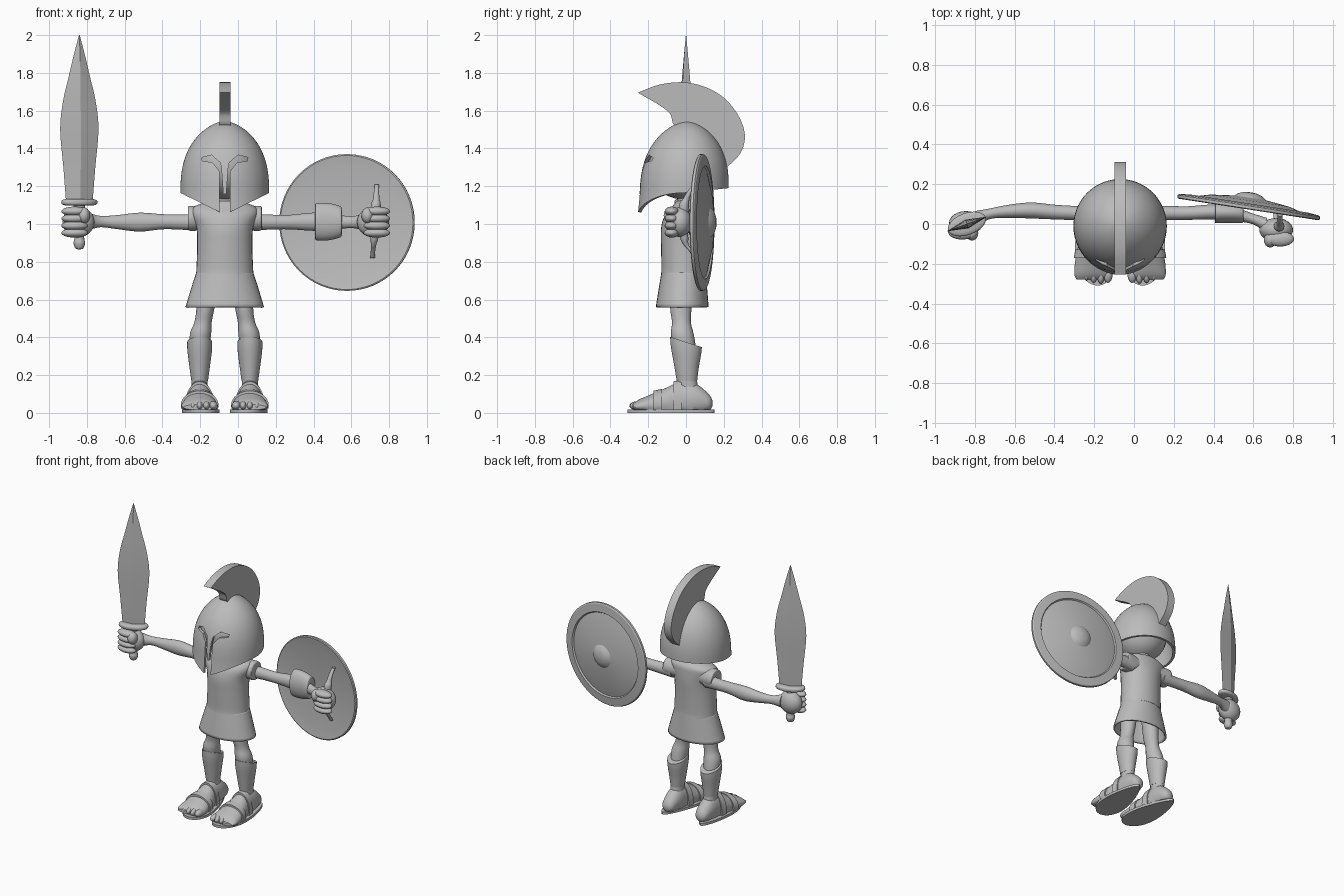
import bpy, bmesh, math
from mathutils import Matrix, Vector

cube = bpy.data.objects.get("Cube")
if cube:
    bpy.data.objects.remove(cube, do_unlink=True)

grey = bpy.data.materials.new("plain grey")
grey.use_nodes = True
grey.diffuse_color = (0.5, 0.5, 0.5, 1)
grey.node_tree.nodes["Principled BSDF"].inputs["Base Color"].default_value = grey.diffuse_color

MID = -0.07                       # centre line of the figure
SIDES = (("left", 1), ("right", -1))


def finish(name, bm, angle=35):
    bmesh.ops.recalc_face_normals(bm, faces=bm.faces[:])
    mesh = bpy.data.meshes.new(name)
    bm.to_mesh(mesh)
    bm.free()
    ob = bpy.data.objects.new(name, mesh)
    bpy.context.collection.objects.link(ob)
    mesh.materials.append(grey)
    shade(ob, angle)
    return ob


def shade(ob, angle=35):
    for other in bpy.context.selected_objects:
        other.select_set(False)
    bpy.context.view_layer.objects.active = ob
    ob.select_set(True)
    bpy.ops.object.shade_smooth_by_angle(angle=math.radians(angle))


def curve(points, n):
    """Smooth interpolation through points of any size, n steps per span."""
    out = []
    for i in range(len(points) - 1):
        a, b, c, d = (points[max(0, min(len(points) - 1, i + k))] for k in (-1, 0, 1, 2))
        for k in range(n):
            t = k / n
            out.append(tuple(q + t * (r - p) / 2 + t * t * (p - 2.5 * q + 2 * r - s / 2)
                             + t ** 3 * (1.5 * (q - r) + (s - p) / 2)
                             for p, q, r, s in zip(a, b, c, d)))
    return out + [points[-1]]


def loft(name, rings, axis="z", segs=32, n=4, cap=True, warp=None, angle=35):
    """Rings are (position along axis, centre a, centre b, radius a, radius b)."""
    bm = bmesh.new()
    loops = []
    for pos, ca, cb, ra, rb in curve(rings, n):
        loop = []
        for i in range(segs):
            t = math.tau * i / segs
            a, b = ca + ra * math.cos(t), cb + rb * math.sin(t)
            co = Vector({"x": (pos, a, b), "y": (a, pos, b), "z": (a, b, pos)}[axis])
            loop.append(bm.verts.new(warp(co) if warp else co))
        loops.append(loop)
    for lo, hi in zip(loops, loops[1:]):
        for i in range(segs):
            j = (i + 1) % segs
            bm.faces.new((lo[i], lo[j], hi[j], hi[i]))
    if cap:
        bm.faces.new(loops[0])
        bm.faces.new(loops[-1])
    return finish(name, bm, angle)


def prism(name, outline, direction):
    bm = bmesh.new()
    face = bm.faces.new([bm.verts.new(p) for p in outline])
    ext = bmesh.ops.extrude_face_region(bm, geom=[face])
    bmesh.ops.translate(bm, vec=direction, verts=[v for v in ext["geom"] if isinstance(v, bmesh.types.BMVert)])
    return finish(name, bm)


def blobs(name, items):
    """One object made of ellipsoids, each (centre, radii)."""
    bm = bmesh.new()
    for centre, radii in items:
        bmesh.ops.create_uvsphere(bm, u_segments=24, v_segments=14, radius=1,
                                  matrix=Matrix.Translation(centre) @ Matrix.Diagonal((*radii, 1)))
    return finish(name, bm)


def thicken(ob, depth, offset=-1):
    mod = ob.modifiers.new("thickness", "SOLIDIFY")
    mod.thickness, mod.offset = depth, offset
    return mod


# Torso, skirt, neck and head
loft("tunic", [(.735, MID, -.012, .152, .12), (.77, MID, -.012, .15, .118), (.88, MID, -.012, .146, .12),
               (.98, MID, -.01, .15, .122), (1.05, MID, 0, .175, .11), (1.09, MID, .015, .165, .09),
               (1.115, MID, .015, .1, .07), (1.125, MID, .015, .06, .05)])
thicken(loft("skirt", [(.56, MID, -.02, .208, .14), (.66, MID, -.016, .178, .128),
                       (.75, MID, -.012, .149, .117)], cap=False), .012)
loft("neck", [(1.08, MID, .015, .065, .06), (1.15, MID, .005, .05, .05), (1.22, MID, 0, .055, .055)])
blobs("head", [((MID, -.015, 1.31), (.18, .185, .18))])

# Helmet shell with a dipping front rim
def helmet_radius(z):
    t = max(0, (z - 1.16) / .385)
    return .235 * max(0, 1 - t ** 2.6) ** .62 + .006 * max(0, 1.16 - z) / .1

bm = bmesh.new()
COLS, ROWS = 72, 22
grid = []
for i in range(COLS):
    a = math.tau * i / COLS
    rim = 1.05 + .115 * abs(math.sin(a)) if math.cos(a) > 0 else 1.165 - .025 * math.cos(a)
    column = []
    for k in range(ROWS):
        z = rim + (1.5445 - rim) * math.sin(k / (ROWS - 1) * math.pi / 2)
        r = helmet_radius(z)
        lean = -.015 + .012 * (z - 1.05) / .3
        column.append(bm.verts.new((MID + r * math.sin(a), lean - r * math.cos(a), z)))
    grid.append(column)
for i in range(COLS):
    p, q = grid[i], grid[(i + 1) % COLS]
    for k in range(ROWS - 1):
        bm.faces.new((p[k], q[k], q[k + 1], p[k + 1]))
bm.faces.new([c[-1] for c in grid])
helmet = finish("helmet", bm)
thicken(helmet, .018)

# Eye openings and face slit, leaving a nose guard
half = [(.008, 1.16), (.018, 1.295), (.024, 1.325), (.07, 1.365), (.122, 1.352), (.12, 1.335),
        (.065, 1.325), (.028, 1.28), (.026, 1.0)]
outline = [(MID + x, -.4, z) for x, z in half] + [(MID - x, -.4, z) for x, z in reversed(half)]
cutter = prism("face_cutter", outline, (0, .3, 0))
cutter.hide_render = True
cut = helmet.modifiers.new("face opening", "BOOLEAN")
cut.object, cut.operation, cut.solver = cutter, "DIFFERENCE", "EXACT"
bpy.context.view_layer.objects.active = helmet
for mod in list(helmet.modifiers):
    bpy.ops.object.modifier_apply(modifier=mod.name)
bpy.data.objects.remove(cutter, do_unlink=True)
shade(helmet)

# Crest
outer = curve([(-.255, 1.695), (-.14, 1.738), (-.01, 1.75), (.11, 1.722), (.21, 1.66), (.285, 1.56),
               (.312, 1.46), (.285, 1.37), (.21, 1.295)], 5)
inner = curve([(.18, 1.33), (.12, 1.42), (.03, 1.49), (-.06, 1.52), (-.085, 1.585), (-.15, 1.635)], 4)
prism("crest", [(MID - .029, y, z) for y, z in outer + inner], (.058, 0, 0))

# Legs, greaves, sandals
for side, s in SIDES:
    foot_x = MID + s * .133

    loft(side + "_sleeve", [(MID + s * u, .03, 1.03, ry, rz) for u, ry, rz in
                            ((.09, .06, .06), (.16, .064, .066), (.192, .062, .064), (.196, .05, .05))], "x")
    loft(side + "_leg", [(z, MID + s * u, cy, rx, ry) for z, u, cy, rx, ry in
                         ((.72, .09, -.02, .06, .065), (.56, .102, -.027, .048, .057),
                          (.48, .115, -.024, .046, .05), (.42, .128, -.02, .056, .06),
                          (.34, .133, -.008, .052, .06), (.18, .133, .005, .042, .052),
                          (.08, .133, .02, .046, .055))])
    loft(side + "_greave", [(z, foot_x, cy, rx, ry) for z, cy, rx, ry in
                            ((.17, .005, .044, .054), (.25, .002, .055, .066),
                             (.33, 0, .065, .08), (.375, 0, .066, .084))],
         warp=lambda v: Vector((v.x, v.y, v.z - .32 * v.y * (v.z - .17) / .2)))

    def on_sole(v):
        return Vector((v.x, v.y, max(v.z, .016)))

    loft(side + "_foot", [(y, foot_x, z, rx, rz) for y, z, rx, rz in
                          ((.14, .05, .015, .015), (.12, .055, .042, .045), (.05, .07, .058, .085),
                           (-.03, .06, .062, .105), (-.1, .05, .076, .085), (-.18, .04, .092, .06),
                           (-.25, .035, .097, .035), (-.28, .03, .085, .015))], "y", warp=on_sole)
    for part, y, rx, top in (("front_strap", -.15, .092, .117), ("ankle_strap", -.045, .07, .166)):
        loft(side + "_" + part, [(y - .022, foot_x, .04, rx + .005, top - .052), (y - .022, foot_x, .04, rx + .008, top - .04),
                                 (y + .022, foot_x, .04, rx, top - .03), (y + .022, foot_x, .04, rx - .01, top - .045)],
             "y", n=1, warp=on_sole)
    blobs(side + "_toes", [((foot_x - s * (.072 - .036 * i), -.255 + .004 * (i - 1) ** 2, .038),
                            (.024 if i == 0 else .019, .045, .024)) for i in range(5)])
    sole = []
    for i in range(40):
        a = math.tau * i / 40
        front = math.cos(a)
        sole.append((foot_x + math.sin(a) * (.092 + .036 * front) - s * .02 * front, -.08 - .23 * front, 0))
    prism(side + "_sole", sole, (0, 0, .018))

# Arms
loft("right_arm", [(-.2, .05, 1.01, .04, .046), (-.3, .055, 1.01, .036, .04), (-.4, .06, 1.012, .037, .04),
                   (-.52, .068, 1.01, .04, .05), (-.64, .063, 1.01, .032, .037), (-.73, .05, 1.013, .027, .03),
                   (-.8, .02, 1.013, .045, .05)], "x")
loft("left_arm", [(.06, .05, 1.01, .04, .046), (.16, .055, 1.01, .036, .04), (.27, .055, 1.01, .034, .038),
                  (.4, .06, 1.012, .038, .048), (.5, .05, 1.01, .035, .042), (.6, .025, 1.01, .027, .031),
                  (.67, -.01, 1.01, .04, .045)], "x")

# Fists with wrapped fingers
for side, cx, cy in (("left", .715, -.03), ("right", -.845, .005)):
    s = 1 if side == "left" else -1
    blobs(side + "_hand", [((cx, cy, 1.01), (.085, .06, .08))]
          + [((cx + s * .02, cy - .045, .953 + .038 * i), (.07, .038, .025)) for i in range(4)]
          + [((cx - s * .03, cy - .05, 1.045), (.032, .038, .042))])

# Sword
SX = -.84
blade = loft("sword_blade", [(z, 0, 0, w, t) for z, w, t in
                             ((1.12, .075, .02), (1.3, .09, .022), (1.5, .108, .023), (1.65, .092, .021),
                              (1.78, .06, .017), (1.9, .03, .01), (2.0, .002, .001))], segs=4, angle=15)
guard = loft("sword_guard", [(z, 0, 0, w, w * .55) for z, w in
                             ((1.097, .07), (1.103, .094), (1.115, .1), (1.127, .094), (1.133, .07))])
for part in (blade, guard):
    part.location = (SX, 0, 0)
    part.rotation_euler.z = math.radians(20)
loft("sword_grip", [(z, SX, 0, r, r) for z, r in
                    ((.866, .008), (.872, .022), (.9, .031), (.925, .026), (1.0, .028), (1.11, .03))])

# Shield, boss outward to the back
shield = loft("shield", [(h, 0, 0, r, r) for r, h in
                         ((.002, .02), (.29, 0), (.355, -.012), (.362, -.008), (.362, .006), (.355, .012),
                          (.3, .018), (.293, .008), (.2, .033), (.08, .047), (.062, .062), (.035, .072),
                          (.002, .075))], "y", segs=64, n=1, angle=25)
shield.location = (.577, .085, 1.008)
shield.rotation_euler.z = -.153
loft("shield_arm_strap", [(.408, .06, 1.012, .05, .075), (.415, .06, 1.012, .056, .098), (.48, .058, 1.012, .053, .098),
                          (.54, .055, 1.012, .05, .083), (.55, .055, 1.012, .044, .07)], "x")

# Shield handle, curving back to the shield at both ends
loft("shield_handle", [(z, x, y, r, r) for z, x, y, r in
                       ((.82, .712, .055, .012), (.86, .715, .025, .012), (.89, .718, .0, .014), (.93, .722, -.01, .022),
                        (1.01, .726, -.015, .025), (1.1, .73, -.01, .026), (1.13, .732, 0, .018),
                        (1.17, .733, .02, .014), (1.21, .735, .05, .012))], segs=16)
